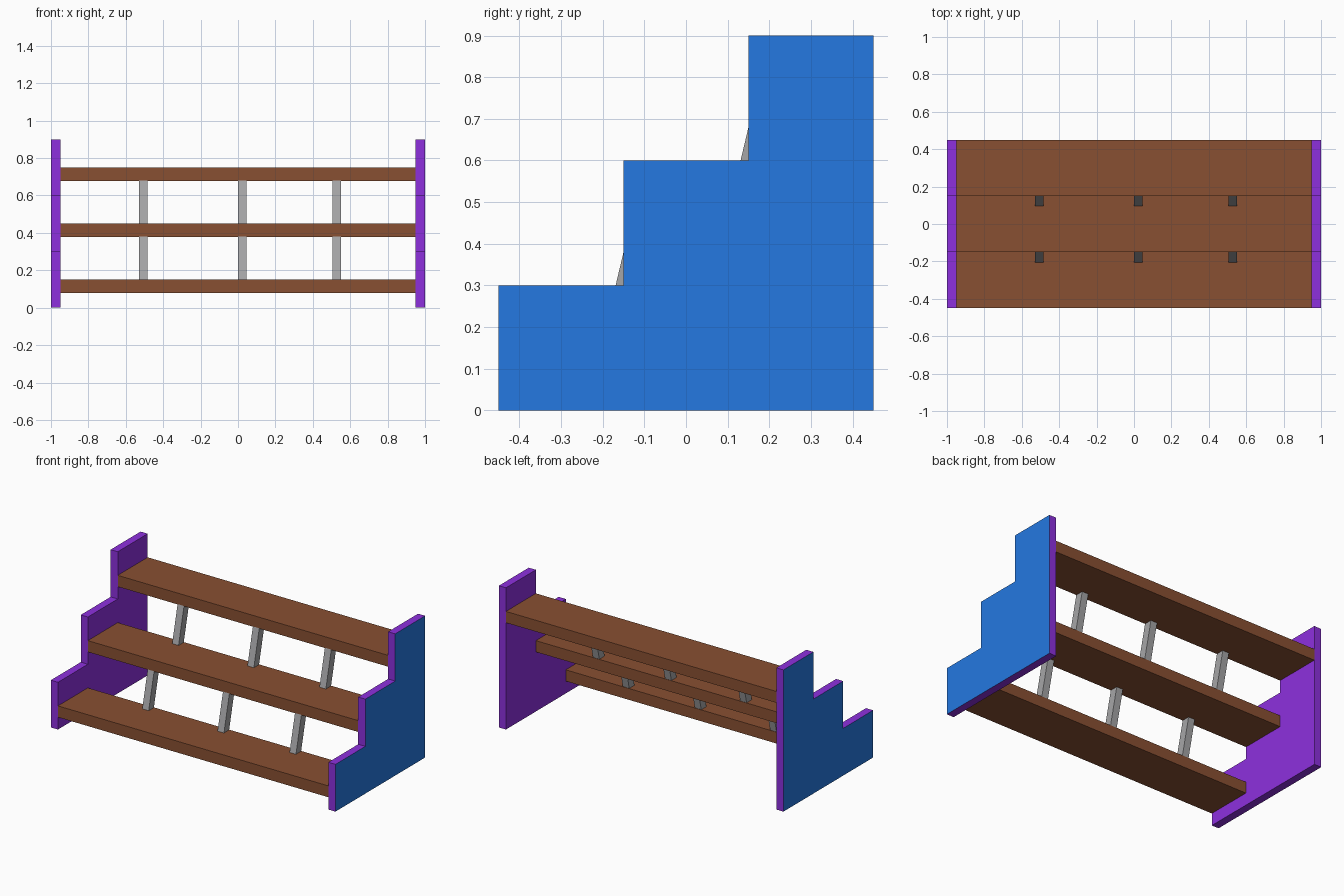
import bpy, bmesh

if "Cube" in bpy.data.objects:
    bpy.data.objects.remove(bpy.data.objects["Cube"])


def material(name, rgb):
    m = bpy.data.materials.new(name)
    m.diffuse_color = (*rgb, 1)
    m.use_nodes = True
    m.node_tree.nodes["Principled BSDF"].inputs["Base Color"].default_value = m.diffuse_color
    return m


BLUE = material("blue", (0.018, 0.19, 0.75))
PURPLE = material("purple", (0.27, 0.03, 0.73))
BROWN = material("brown", (0.25, 0.08, 0.032))
GREY = material("grey", (0.38, 0.38, 0.39))


def extrude_x(name, profile, x0, x1, mats):
    """Extrude a (y, z) profile from x0 to x1."""
    bm = bmesh.new()
    face = bm.faces.new([bm.verts.new((x0, y, z)) for y, z in profile])
    new = bmesh.ops.extrude_face_region(bm, geom=[face])["geom"]
    verts = [v for v in new if isinstance(v, bmesh.types.BMVert)]
    bmesh.ops.translate(bm, verts=verts, vec=(x1 - x0, 0, 0))
    bmesh.ops.recalc_face_normals(bm, faces=bm.faces)
    me = bpy.data.meshes.new(name)
    bm.to_mesh(me)
    bm.free()
    for m in mats:
        me.materials.append(m)
    ob = bpy.data.objects.new(name, me)
    bpy.context.collection.objects.link(ob)
    return ob


# Stepped side panels: purple, with blue outer faces
steps = [(-0.45, 0), (0.45, 0), (0.45, 0.9), (0.15, 0.9),
         (0.15, 0.6), (-0.15, 0.6), (-0.15, 0.3), (-0.45, 0.3)]
for side, label in ((-1, "left"), (1, "right")):
    panel = extrude_x(label + "_side_panel", steps, side * 0.95, side, [PURPLE, BLUE])
    for p in panel.data.polygons:
        if p.normal.x * side > 0.9:
            p.material_index = 1

# Three shelves, each one step higher and further back
for i, label in enumerate(("bottom", "middle", "top")):
    y, z = -0.45 + 0.3 * i, 0.078 + 0.3 * i
    extrude_x(label + "_shelf",
              [(y, z), (y + 0.3, z), (y + 0.3, z + 0.072), (y, z + 0.072)],
              -0.95, 0.95, [BROWN])

# Slanted struts between neighbouring shelves
for i, level in enumerate(("lower", "upper")):
    y, z = -0.205 + 0.3 * i, 0.148 + 0.3 * i
    for n, x in enumerate((-0.507, 0.022, 0.528), 1):
        extrude_x(f"{level}_strut_{n}",
                  [(y, z), (y + 0.052, z), (y + 0.107, z + 0.232), (y + 0.055, z + 0.232)],
                  x - 0.0225, x + 0.0225, [GREY])
